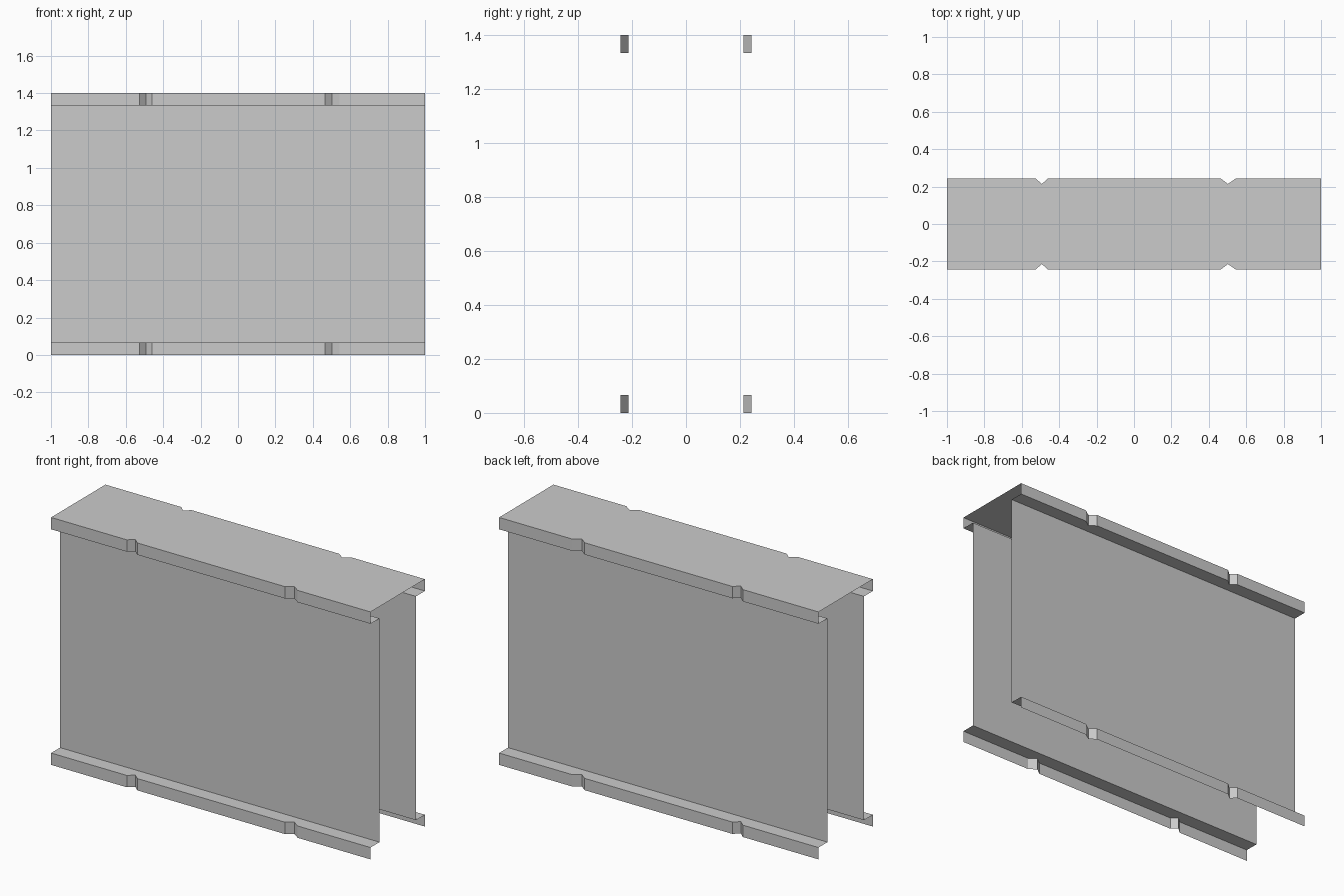
import bpy
import bmesh

cube = bpy.data.objects.get("Cube")
if cube:
    bpy.data.objects.remove(cube, do_unlink=True)

HEIGHT, LIP = 1.40, 0.067
EDGE, TIP, WALL = -0.243, -0.214, -0.163
NOTCHES = [(-0.526, -0.493, -0.46), (0.464, 0.502, 0.544)]

grey = bpy.data.materials.new("plain grey")
grey.use_nodes = True
colour = (0.6, 0.6, 0.6, 1)
grey.diffuse_color = colour
grey.node_tree.nodes["Principled BSDF"].inputs["Base Color"].default_value = colour

# Front edge outline, left to right, with two V notches
edge = [(-1, EDGE)]
for a, b, c in NOTCHES:
    edge += [(a, EDGE), (b, TIP), (c, EDGE)]
edge.append((1, EDGE))


def sheet(name, faces, mirror=True):
    """Thin sheet part from polygons, optionally mirrored front to back."""
    bm = bmesh.new()
    for pts in faces:
        bm.faces.new([bm.verts.new(p) for p in pts])
    bmesh.ops.remove_doubles(bm, verts=bm.verts, dist=0.0001)
    mesh = bpy.data.meshes.new(name)
    bm.to_mesh(mesh)
    bm.free()
    mesh.materials.append(grey)
    ob = bpy.data.objects.new(name, mesh)
    bpy.context.collection.objects.link(ob)
    if mirror:
        mod = ob.modifiers.new("front_to_back", 'MIRROR')
        mod.use_axis = (False, True, False)
    return ob


def flange(z0, z1):
    """Vertical strip following the notched edge."""
    return [[(*p, z0), (*q, z0), (*q, z1), (*p, z1)]
            for p, q in zip(edge, edge[1:])]


def ledge(z, up):
    """Flat strip from the notched edge in to the wall."""
    pts = [(x, y, z) for x, y in edge] + [(1, WALL, z), (-1, WALL, z)]
    return pts if up else pts[::-1]


# Top deck spans both notched edges
deck = [(x, y, HEIGHT) for x, y in edge] + [(x, -y, HEIGHT) for x, y in edge[::-1]]
sheet("top_deck", [deck], mirror=False)

# Upper and lower lips with their ledges
sheet("upper_lips", flange(HEIGHT - LIP, HEIGHT) + [ledge(HEIGHT - LIP, False)])
sheet("lower_lips", flange(0, LIP) + [ledge(LIP, True)])

# Recessed side walls
sheet("side_walls", [[(-1, WALL, LIP), (1, WALL, LIP),
                      (1, WALL, HEIGHT - LIP), (-1, WALL, HEIGHT - LIP)]])
